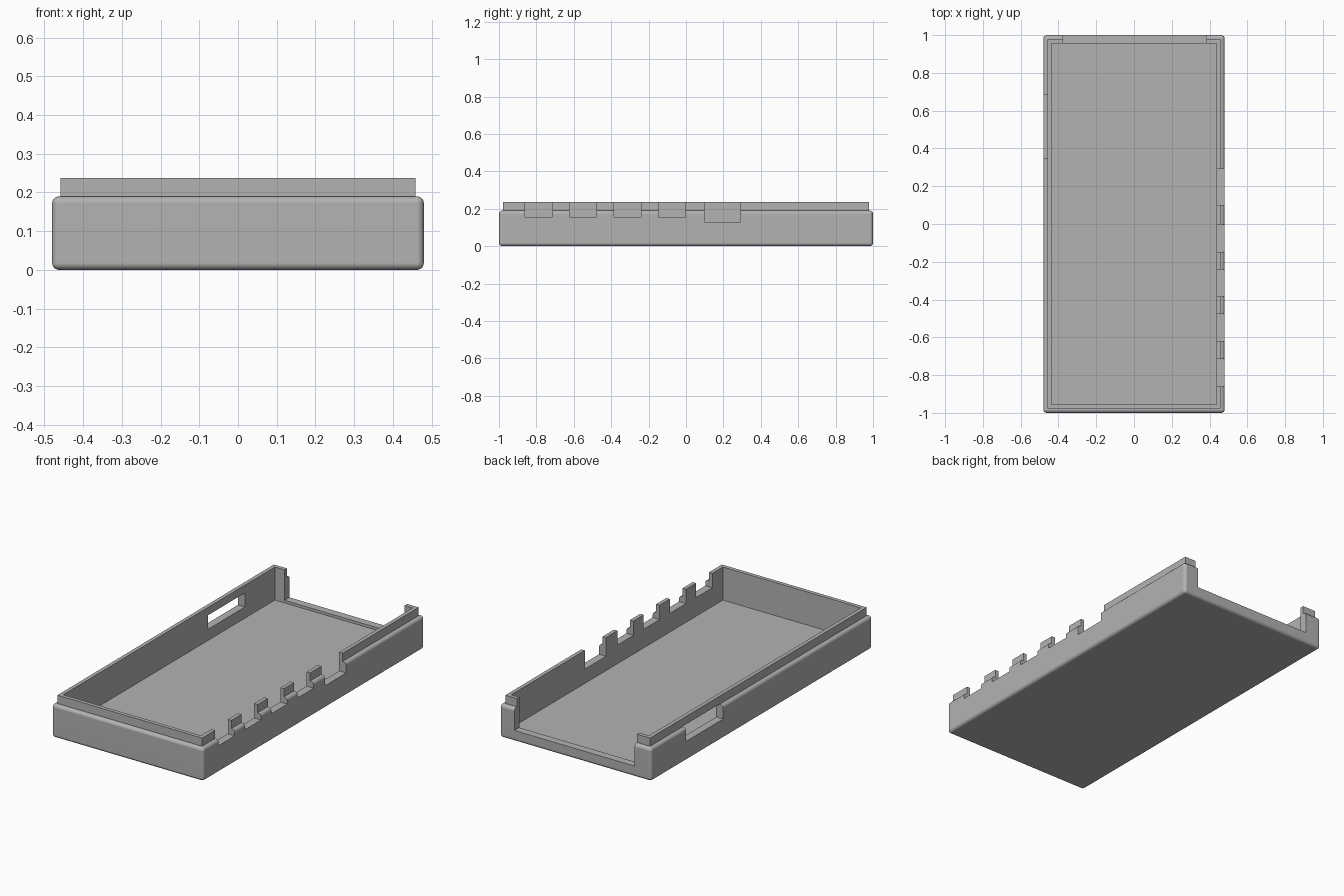
import bpy
import bmesh
from math import radians

cube = bpy.data.objects.get("Cube")
if cube:
    bpy.data.objects.remove(cube, do_unlink=True)

# Overall sizes
HX, HY = 0.48, 1.0          # outer half sizes
STEP = 0.022                # ledge width, also lip thickness
FLOOR, LEDGE, TOP = 0.048, 0.19, 0.237
RADIUS = 0.018
BEYOND = 0.3                # cutters reach past the rim

grey = bpy.data.materials.new("plain grey")
grey.use_nodes = True
grey.diffuse_color = (0.45, 0.45, 0.45, 1)
grey.node_tree.nodes["Principled BSDF"].inputs["Base Color"].default_value = grey.diffuse_color


def box(name, x, y, z, radius=0):
    """Box between (low, high) pairs; rounds all edges but the top ones."""
    bm = bmesh.new()
    bmesh.ops.create_cube(bm, size=1)
    for v in bm.verts:
        for i, (low, high) in enumerate((x, y, z)):
            v.co[i] = high if v.co[i] > 0 else low
    if radius:
        edges = [e for e in bm.edges if not all(v.co.z == z[1] for v in e.verts)]
        bmesh.ops.bevel(bm, geom=edges, offset=radius, segments=5,
                        profile=0.5, affect='EDGES')
    mesh = bpy.data.meshes.new(name)
    bm.to_mesh(mesh)
    bm.free()
    mesh.materials.append(grey)
    obj = bpy.data.objects.new(name, mesh)
    bpy.context.collection.objects.link(obj)
    return obj


def combine(target, tool, operation):
    mod = target.modifiers.new(tool.name, 'BOOLEAN')
    mod.operation, mod.object, mod.solver = operation, tool, 'EXACT'
    bpy.context.view_layer.objects.active = target
    bpy.ops.object.modifier_apply(modifier=mod.name)
    bpy.data.objects.remove(tool, do_unlink=True)


# Tray body with the raised inner lip
tray = box("case_tray", (-HX, HX), (-HY, HY), (0, LEDGE), RADIUS)
lx, ly = HX - STEP, HY - STEP
combine(tray, box("lip", (-lx, lx), (-ly, ly), (FLOOR / 2, TOP)), 'UNION')

# Hollow inside
ix, iy = lx - STEP, ly - STEP
combine(tray, box("cavity", (-ix, ix), (-iy, iy), (FLOOR, BEYOND)), 'DIFFERENCE')

# Port notches in the left wall: start, end, sill height
notches = [(-0.86 + i * 0.2375, -0.715 + i * 0.2375, 0.155) for i in range(4)]
notches.append((0.10, 0.292, 0.13))
for start, end, sill in notches:
    combine(tray, box("port_notch", (ix - 0.03, HX + 0.1), (start, end), (sill, BEYOND)),
            'DIFFERENCE')

# Window in the right wall, reaching just through the ledge
combine(tray, box("window", (-HX - 0.1, -ix + 0.03), (0.35, 0.685), (0.112, LEDGE + 0.002)),
        'DIFFERENCE')

# Wide opening in the back wall
combine(tray, box("back_opening", (-0.375, 0.385), (iy - 0.03, HY + 0.1), (0.063, BEYOND)),
        'DIFFERENCE')

# Smooth rounded edges, crisp corners
bpy.ops.object.select_all(action='DESELECT')
tray.select_set(True)
bpy.context.view_layer.objects.active = tray
bpy.ops.object.shade_smooth_by_angle(angle=radians(30))
normals = tray.modifiers.new("flat walls", 'WEIGHTED_NORMAL')
normals.keep_sharp = True
